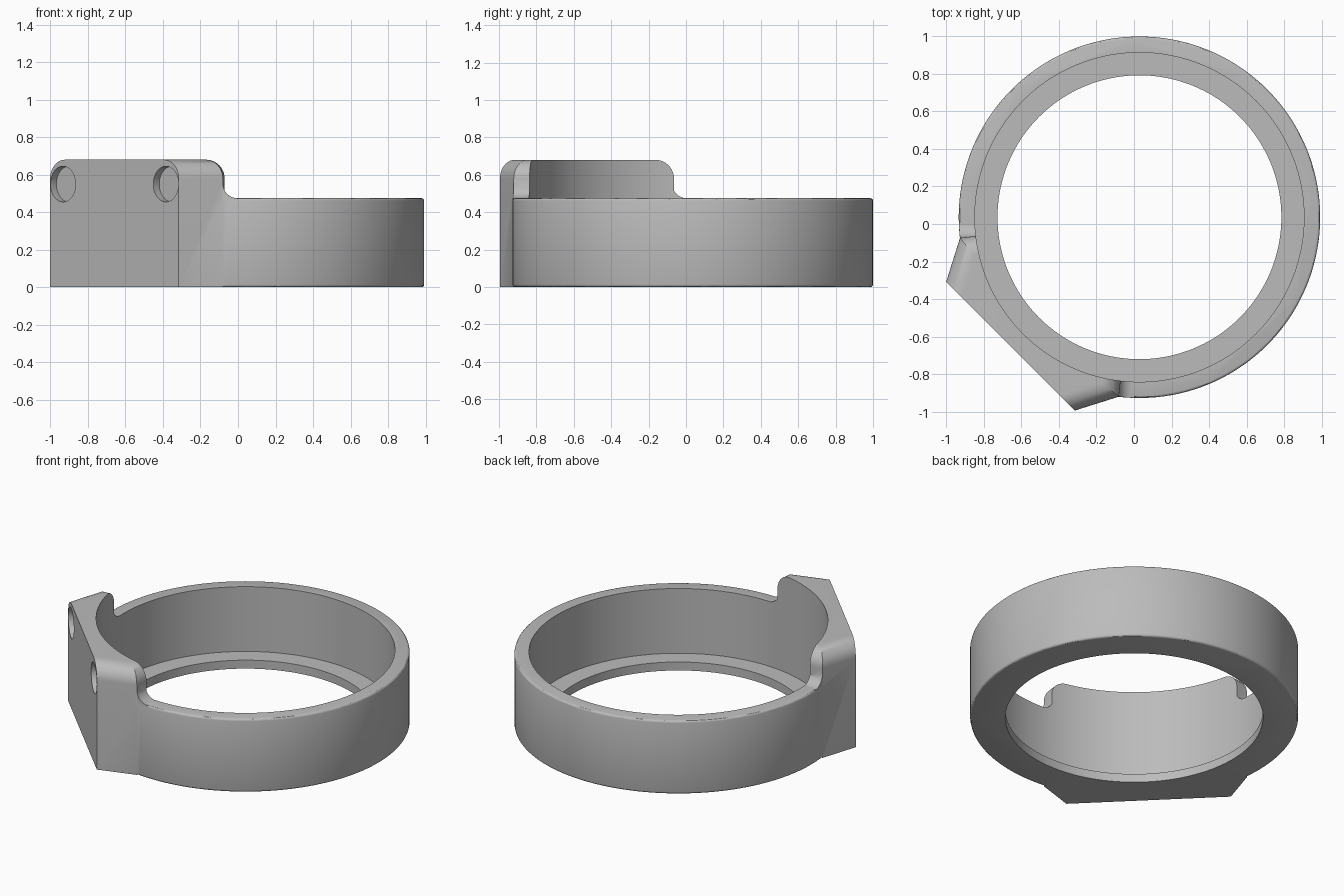
import bpy, bmesh, math
from mathutils import Vector, Matrix

if "Cube" in bpy.data.objects:
    bpy.data.objects.remove(bpy.data.objects["Cube"], do_unlink=True)

CX, CY = 0.029, 0.036                 # ring axis
R_OUT, R_BORE, R_OPEN = 0.964, 0.878, 0.757
H_RING, H_BLOCK, LEDGE = 0.475, 0.68, 0.055

grey = bpy.data.materials.new("plain_grey")
grey.use_nodes = True
colour = (0.5, 0.5, 0.5, 1)
grey.diffuse_color = colour
grey.node_tree.nodes["Principled BSDF"].inputs["Base Color"].default_value = colour


def finish(bm, name):
    bmesh.ops.recalc_face_normals(bm, faces=bm.faces)
    mesh = bpy.data.meshes.new(name)
    bm.to_mesh(mesh)
    bm.free()
    mesh.materials.append(grey)
    ob = bpy.data.objects.new(name, mesh)
    bpy.context.collection.objects.link(ob)
    return ob


def cylinder(name, r, z0, z1, segs=144, rim=0):
    bm = bmesh.new()
    bmesh.ops.create_cone(bm, cap_ends=True, segments=segs, radius1=r, radius2=r,
                          depth=z1 - z0, matrix=Matrix.Translation((0, 0, (z0 + z1) / 2)))
    if rim:
        edges = [e for e in bm.edges if abs(e.verts[0].co.z - e.verts[1].co.z) < 1e-5]
        bmesh.ops.bevel(bm, geom=edges, offset=rim, segments=3, profile=0.5, affect='EDGES')
    return finish(bm, name)


def extrude(bm, points, vec):
    face = bm.faces.new([bm.verts.new(p) for p in points])
    res = bmesh.ops.extrude_face_region(bm, geom=[face])
    bmesh.ops.translate(bm, vec=vec, verts=[v for v in res["geom"] if isinstance(v, bmesh.types.BMVert)])


def combine(target, other, op):
    mod = target.modifiers.new(op, 'BOOLEAN')
    mod.operation, mod.object, mod.solver = op, other, 'EXACT'
    bpy.context.view_layer.objects.active = target
    bpy.ops.object.modifier_apply(modifier=mod.name)
    bpy.data.objects.remove(other, do_unlink=True)


# Mounting block: symmetric about the diagonal, rounded over its ends
half = [(-0.345, -1.031), (-0.11, -0.957), (-0.08, -0.696)]
outline = half + [(y, x) for x, y in reversed(half)]
bm = bmesh.new()
extrude(bm, [(x, y, 0) for x, y in outline], Vector((0, 0, H_BLOCK)))
rounded = []
for e in bm.edges:
    if min(v.co.z for v in e.verts) > H_BLOCK - 0.01:
        mid = (e.verts[0].co + e.verts[1].co) / 2
        if abs(mid.x - mid.y) > 0.1:      # skip the front and hidden inner edge
            rounded.append(e)
bmesh.ops.bevel(bm, geom=rounded, offset=0.1, segments=10, profile=0.5, affect='EDGES')
block = finish(bm, "mounting_block")

# Ring body
body = cylinder("ring_housing", R_OUT, 0, H_RING, rim=0.014)
combine(body, block, 'UNION')

# Concave fillets between block and ring top
r = 0.08
arc = [(-0.03 + r * math.cos(a), H_RING - 0.001 + r + r * math.sin(a))
       for a in [math.radians(270 - 9 * i) for i in range(11)]]
profile = [(-0.15, 0.4), (-0.03, 0.4)] + arc + [(-0.15, arc[-1][1])]
for swap in (False, True):
    bm = bmesh.new()
    extrude(bm, [(x, -1.1, z) for x, z in profile], Vector((0, 0.4, 0)))
    if swap:
        for v in bm.verts:
            v.co.x, v.co.y = v.co.y, v.co.x
    fillet = finish(bm, "step_fillet")
    combine(fillet, cylinder("fillet_trim", R_OUT - 0.0005, 0.2, 0.9), 'INTERSECT')
    combine(body, fillet, 'UNION')

# Bore with a ledge at the bottom
combine(body, cylinder("bore_cutter", R_BORE, LEDGE, 1), 'DIFFERENCE')
combine(body, cylinder("opening_cutter", R_OPEN, -0.2, 0.3), 'DIFFERENCE')

# Two shallow round pockets in the flat face
out = Vector((-1, -1, 0)).normalized()
along = Vector((1, -1, 0)).normalized()
turn = out.to_track_quat('Z', 'Y').to_matrix().to_4x4()
for side in (-1, 1):
    pocket = cylinder("pocket_cutter", 0.095, -0.045, 0.1, segs=48)
    spot = out * 0.973 + along * side * 0.388 + Vector((0, 0, 0.55))
    pocket.data.transform(Matrix.Translation(spot) @ turn)
    combine(body, pocket, 'DIFFERENCE')

body.data.transform(Matrix.Translation((CX, CY, 0)))
bpy.ops.object.select_all(action='DESELECT')
body.select_set(True)
bpy.context.view_layer.objects.active = body
bpy.ops.object.shade_smooth_by_angle(angle=math.radians(30))
